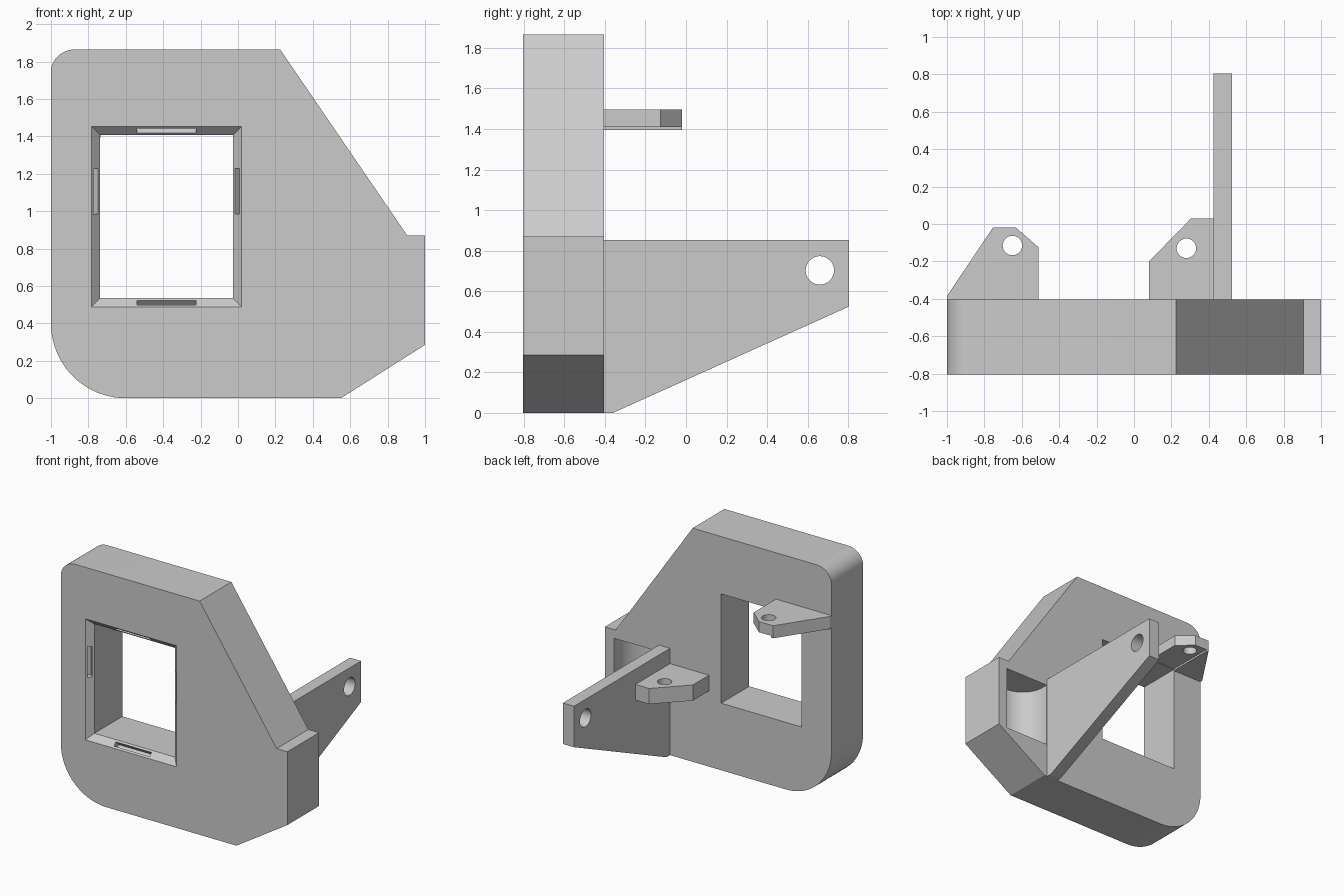
import bpy, bmesh, math
from mathutils import Matrix

if "Cube" in bpy.data.objects:
    bpy.data.objects.remove(bpy.data.objects["Cube"])

grey = bpy.data.materials.new("plain_grey")
grey.diffuse_color = (0.6, 0.6, 0.6, 1)
grey.use_nodes = True
grey.node_tree.nodes["Principled BSDF"].inputs["Base Color"].default_value = grey.diffuse_color

F, B = -0.805, -0.405          # front and back of the plate


def finish(name, bm):
    bmesh.ops.recalc_face_normals(bm, faces=bm.faces)
    me = bpy.data.meshes.new(name)
    bm.to_mesh(me)
    bm.free()
    me.materials.append(grey)
    ob = bpy.data.objects.new(name, me)
    bpy.context.collection.objects.link(ob)
    return ob


def loft(name, rings):
    """Closed solid through rings of 3D points."""
    bm = bmesh.new()
    vs = [[bm.verts.new(p) for p in r] for r in rings]
    n = len(rings[0])
    for a, b in zip(vs, vs[1:]):
        for i in range(n):
            j = (i + 1) % n
            bm.faces.new((a[i], a[j], b[j], b[i]))
    bm.faces.new(vs[0])
    bm.faces.new(vs[-1])
    return finish(name, bm)


def prism(name, pts, axis, lo, hi):
    """Extrude a 2D profile along an axis."""
    def at(p, h):
        return {'x': (h, p[0], p[1]), 'y': (p[0], h, p[1]), 'z': (p[0], p[1], h)}[axis]
    return loft(name, [[at(p, h) for p in pts] for h in (lo, hi)])


def arc(cx, cy, rx, ry, a0, a1, n=20):
    return [(cx + rx * math.cos(math.radians(a0 + (a1 - a0) * i / n)),
             cy + ry * math.sin(math.radians(a0 + (a1 - a0) * i / n))) for i in range(n + 1)]


def circle(cx, cy, r):
    return arc(cx, cy, r, r, 0, 360, 40)[:-1]


def cut(ob, cutter):
    m = ob.modifiers.new("cut", 'BOOLEAN')
    m.operation = 'DIFFERENCE'
    m.solver = 'EXACT'
    m.object = cutter
    dg = bpy.context.evaluated_depsgraph_get()
    dg.update()
    me = bpy.data.meshes.new_from_object(ob.evaluated_get(dg))
    ob.modifiers.clear()
    ob.data = me
    bpy.data.objects.remove(cutter)


def smooth(ob):
    bpy.ops.object.select_all(action='DESELECT')
    ob.select_set(True)
    bpy.context.view_layer.objects.active = ob
    bpy.ops.object.shade_smooth_by_angle(angle=math.radians(30))


# Main plate
outline = (arc(-0.6, 0.4, 0.4, 0.4, 180, 270) +
           [(0.55, 0), (1, 0.285), (1, 0.87), (0.905, 0.87), (0.225, 1.865)] +
           arc(-0.87, 1.745, 0.13, 0.12, 90, 180))
plate = prism("plate", outline, 'y', F, B)

# Window with bevelled front edge
c = 0.047
x0, x1, z0, z1 = -0.737, -0.027, 0.535, 1.407


def rect(g, y):
    return [(x0 - g, y, z0 - g), (x1 + g, y, z0 - g), (x1 + g, y, z1 + g), (x0 - g, y, z1 + g)]


cut(plate, loft("window_cutter", [rect(2 * c, F - c), rect(0, F + c), rect(0, B + 0.1)]))

# Four clip slots sunk square into the bevel
q = math.radians(45)
h = c / 2
for pos, size, ang, ax in (
        ((-0.382, F + h, z0 - h), (0.315, 0.1, 0.034), -q, 'X'),
        ((-0.382, F + h, z1 + h), (0.315, 0.1, 0.034), q, 'X'),
        ((x0 - h, F + h, 1.107), (0.034, 0.1, 0.245), q, 'Z'),
        ((x1 + h, F + h, 1.107), (0.034, 0.1, 0.245), -q, 'Z')):
    bm = bmesh.new()
    bmesh.ops.create_cube(bm, size=1, matrix=Matrix.Translation(pos) @
                          Matrix.Rotation(ang, 4, ax) @ Matrix.Diagonal((*size, 1)))
    cut(plate, finish("slot_cutter", bm))

# Round-bottomed pocket in the back, beside the arm
pocket = [(0.92, B + 0.1), (0.527, B + 0.1)] + arc(0.7235, B - 0.05, 0.1965, 0.1965, 180, 360)
cut(plate, prism("pocket_cutter", pocket, 'z', 0.28, 0.80))
smooth(plate)

# Long arm at the back
arm = prism("rear_arm", [(B, 0), (-0.36, 0), (0.805, 0.525), (0.805, 0.852), (B, 0.852)],
            'x', 0.425, 0.523)
cut(arm, prism("arm_hole", circle(0.66, 0.703, 0.07), 'x', 0.3, 0.7))
smooth(arm)

# Lower tab, joined to the arm
low = prism("lower_tab", [(0.08, B), (0.425, B), (0.425, 0.03), (0.305, 0.03), (0.08, -0.2)],
            'z', 0.605, 0.73)
cut(low, prism("low_hole", circle(0.28, -0.13, 0.052), 'z', 0.4, 1))
smooth(low)

# Upper tab, with a thin step below its outer part
up = prism("upper_tab", [(-1, B), (-0.51, B), (-0.51, -0.125), (-0.63, -0.02),
                         (-0.755, -0.02), (-1, -0.385)], 'z', 1.41, 1.495)
cut(up, prism("up_hole", circle(-0.65, -0.115, 0.052), 'z', 1.2, 1.7))
smooth(up)
prism("upper_tab_step", [(-1, B), (-0.735, B), (-0.735, -0.02), (-0.755, -0.02), (-1, -0.385)],
      'z', 1.395, 1.41)
